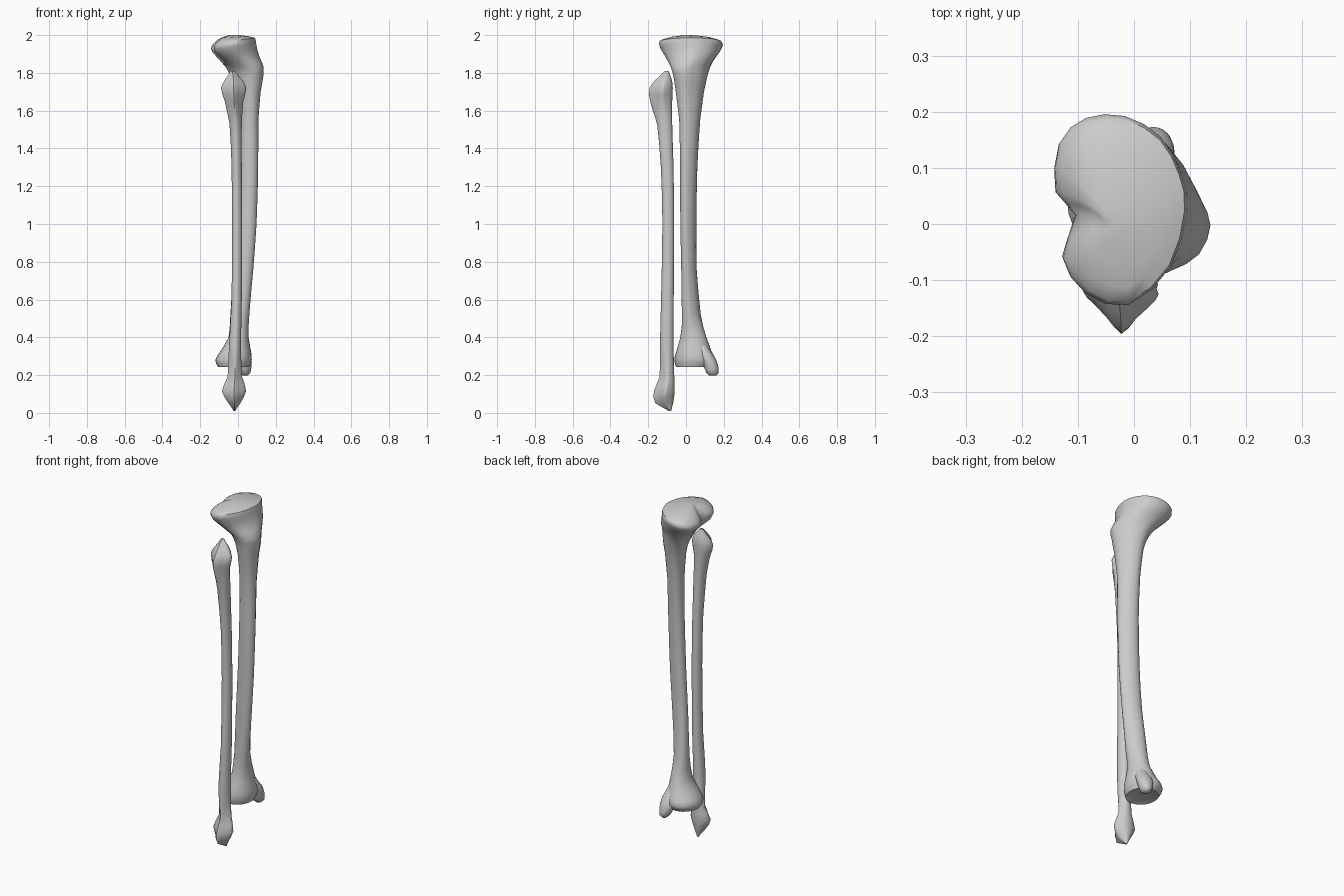
import bpy, bmesh, math
from mathutils import Vector

if "Cube" in bpy.data.objects:
    bpy.data.objects.remove(bpy.data.objects["Cube"])

# Cross-section shapes, 12 points each, counter-clockwise from +x, in a -1..1 box
ROUND = [(math.cos(i * math.pi / 6), math.sin(i * math.pi / 6)) for i in range(12)]
PLATEAU = [(1, 0), (.91, .4), (.6, .78), (.05, 1), (-.55, .98), (-.95, .72),
           (-1, .2), (-.7, -.05), (-.9, -.5), (-.55, -.88), (.1, -1), (.75, -.6)]
SHAFT = [(1, -.25), (.85, .15), (.6, .55), (.2, .85), (-.35, 1), (-.8, .8),
         (-1, .35), (-.95, -.1), (-.7, -.5), (-.3, -.85), (.3, -1), (.8, -.75)]
WEDGE = [(1, .1), (.8, .5), (.5, .85), (0, 1), (-.5, .9), (-.85, .6),
         (-1, .15), (-.75, -.15), (-.4, -.55), (0, -1), (.4, -.6), (.75, -.25)]


def spline(a, b, c, d, t):
    return 0.5 * (2 * b + (c - a) * t + (2 * a - 5 * b + 4 * c - d) * t * t
                  + (3 * b - a - 3 * c + d) * t ** 3)


def ring(row):
    """One cross-section: z, x range, y range, shape, optional x tilt."""
    z, x0, x1, y0, y1, shape = row[:6]
    tilt = row[6] if len(row) > 6 else 0
    pts = [Vector(((x0 + x1) / 2 + u * (x1 - x0) / 2,
                   (y0 + y1) / 2 + v * (y1 - y0) / 2, z + tilt * u)) for u, v in shape]
    n = len(pts)
    return [spline(pts[i - 1], pts[i], pts[(i + 1) % n], pts[(i + 2) % n], t)
            for i in range(n) for t in (0, .5)]


def loft(name, rows, steps=2):
    """Skin through the cross-sections, closing both ends."""
    bm = bmesh.new()
    keys = [ring(r) for r in rows]
    last = len(keys) - 1
    rings = []
    for k in range(last):
        quad = [keys[max(k - 1, 0)], keys[k], keys[k + 1], keys[min(k + 2, last)]]
        for s in range(steps):
            t = s / steps
            mix = []
            for a, b, c, d in zip(*quad):
                p = spline(a, b, c, d, t)
                p.z = b.z + (c.z - b.z) * t
                mix.append(p)
            rings.append(mix)
    rings.append(keys[-1])
    loops = [[bm.verts.new(p) for p in r] for r in rings]
    n = len(loops[0])
    for lo, hi in zip(loops, loops[1:]):
        for i in range(n):
            bm.faces.new((lo[i], lo[(i + 1) % n], hi[(i + 1) % n], hi[i]))
    for loop in (loops[0], loops[-1]):
        c = bm.verts.new(sum((v.co for v in loop), Vector()) / n)
        for i in range(n):
            bm.faces.new((loop[i], loop[(i + 1) % n], c))
    bmesh.ops.recalc_face_normals(bm, faces=bm.faces)
    mesh = bpy.data.meshes.new(name)
    bm.to_mesh(mesh)
    bm.free()
    obj = bpy.data.objects.new(name, mesh)
    bpy.context.collection.objects.link(obj)
    bpy.ops.object.select_all(action='DESELECT')
    obj.select_set(True)
    bpy.context.view_layer.objects.active = obj
    bpy.ops.object.shade_smooth_by_angle(angle=math.radians(50))
    return obj


# Shin bone: ankle end, triangular shaft, front bump, kidney-shaped knee plateau
loft("shin_bone", [
    (.25, -.075, .045, -.03, .10, ROUND),
    (.243, -.105, .06, -.052, .13, ROUND),
    (.28, -.12, .073, -.062, .155, ROUND),
    (.33, -.09, .068, -.05, .133, ROUND),
    (.40, -.05, .056, -.03, .108, ROUND),
    (.52, -.04, .06, -.022, .078, SHAFT),
    (.75, -.025, .08, -.025, .057, SHAFT),
    (1.0, -.01, .098, -.03, .055, SHAFT),
    (1.3, 0, .107, -.032, .06, SHAFT),
    (1.55, 0, .108, -.036, .075, SHAFT),
    (1.70, -.01, .12, -.054, .095, SHAFT),
    (1.77, -.03, .132, -.064, .11, SHAFT),
    (1.83, -.065, .136, -.08, .128, SHAFT),
    (1.89, -.115, .112, -.112, .16, PLATEAU),
    (1.94, -.14, .096, -.14, .188, PLATEAU, .015),
    (1.97, -.128, .09, -.138, .185, PLATEAU, .015),
    (1.99, -.09, .055, -.08, .12, PLATEAU, .004),
    (2.0, -.05, .01, -.02, .05, ROUND),
])

# Inner ankle knob hanging below the shin bone
loft("ankle_knob", [
    (.197, .025, .05, .125, .16, ROUND),
    (.21, .01, .065, .108, .172, ROUND),
    (.25, -.01, .072, .092, .17, ROUND),
    (.30, -.02, .07, .07, .15, ROUND),
    (.36, -.01, .05, .05, .11, ROUND),
])

# Slender outer bone with wedge-shaped ends
loft("calf_bone", [
    (.01, -.024, -.014, -.09, -.078, WEDGE),
    (.05, -.05, .012, -.162, -.068, WEDGE),
    (.115, -.085, .043, -.17, -.06, WEDGE),
    (.19, -.055, .022, -.14, -.062, WEDGE),
    (.35, -.048, .016, -.138, -.066, ROUND),
    (.60, -.034, .02, -.132, -.065, ROUND),
    (1.0, -.032, .022, -.125, -.063, ROUND),
    (1.3, -.034, .02, -.133, -.066, ROUND),
    (1.53, -.045, .02, -.153, -.073, ROUND),
    (1.65, -.07, .028, -.19, -.073, WEDGE),
    (1.72, -.09, .044, -.193, -.07, WEDGE),
    (1.765, -.068, .02, -.16, -.075, WEDGE),
    (1.81, -.04, -.02, -.112, -.092, WEDGE),
])
